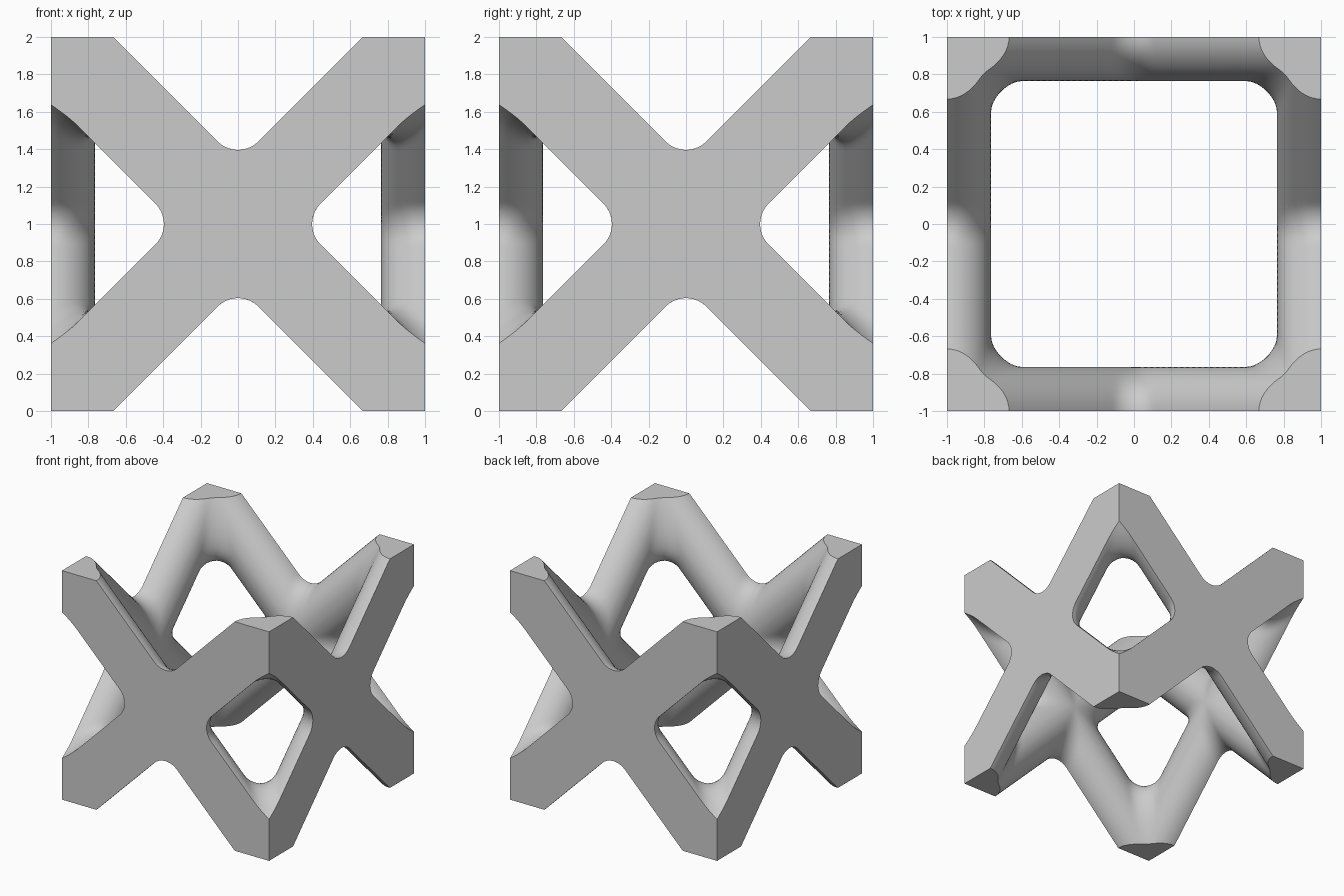
import bpy
import bmesh
import math
from mathutils import Matrix, Vector

old = bpy.data.objects.get("Cube")
if old:
    bpy.data.objects.remove(old, do_unlink=True)

STRUT_R = 0.235    # strut radius
FILLET = 0.157     # blend radius where struts meet
VOXEL = 0.032
CENTRE = Vector((0, 0, 1))

# Axes of the eight diagonal struts: one X on each upright side
axes = []
for k in range(4):
    turn = Matrix.Rotation(k * math.pi / 2, 3, 'Z')
    for s in (-1, 1):
        axes.append((CENTRE + turn @ Vector((0, -1, 0)),
                     (turn @ Vector((s, 0, 1))).normalized()))


def strut_distance(p, axis):
    """Distance to a strut's surface, and the outward direction."""
    d = p - axis[0]
    d = d - axis[1] * d.dot(axis[1])
    length = max(d.length, 1e-6)
    return length - STRUT_R, d / length


def blended_distance(p):
    """Distance to the two nearest struts joined by a rolling-ball fillet."""
    near = sorted((strut_distance(p, ax) for ax in axes), key=lambda h: h[0])
    (a, na), (b, nb) = near[0], near[1]
    u, v, c = FILLET - a, FILLET - b, na.dot(nb)
    if abs(c) < 0.999 and u - c * v > 0 and v - c * u > 0:
        k = 1 - c * c
        q = na * ((u - c * v) / k) + nb * ((v - c * u) / k)
        if q.length > 1e-4:
            return FILLET - q.length, q.normalized()
    return a, na


def snap(verts):
    """Pull vertices onto the filleted surface."""
    for v in verts:
        for _ in range(2):
            dist, normal = blended_distance(v.co)
            v.co -= normal * max(-0.05, min(0.05, dist))


def apply_modifier(obj, name):
    bpy.context.view_layer.objects.active = obj
    bpy.ops.object.modifier_apply(modifier=name)


# Round struts, running a little past the cell
mesh = bpy.data.meshes.new("cross_lattice")
lattice = bpy.data.objects.new("cross_lattice", mesh)
bpy.context.collection.objects.link(lattice)
bm = bmesh.new()
for origin, direction in axes:
    place = (Matrix.Translation(origin)
             @ direction.to_track_quat('Z', 'Y').to_matrix().to_4x4())
    bmesh.ops.create_cone(bm, cap_ends=True, segments=64, radius1=STRUT_R,
                          radius2=STRUT_R, depth=2 * math.sqrt(2) + 0.6,
                          matrix=place)
bm.to_mesh(mesh)
bm.free()

# Fuse the struts into one skin
fuse = lattice.modifiers.new("fuse", 'REMESH')
fuse.mode = 'VOXEL'
fuse.voxel_size = VOXEL
apply_modifier(lattice, fuse.name)

# Round off the joints
mesh = lattice.data
bm = bmesh.new()
bm.from_mesh(mesh)
inside = [v for v in bm.verts
          if max(abs(c) for c in (v.co - CENTRE)) < 1.1]
snap(inside)
for _ in range(2):
    bmesh.ops.smooth_vert(bm, verts=inside, factor=0.5, use_axis_x=True,
                          use_axis_y=True, use_axis_z=True)
    snap(inside)
bm.to_mesh(mesh)
bm.free()

# Trim to the cubic cell
bpy.ops.mesh.primitive_cube_add(size=2, location=CENTRE)
cutter = bpy.context.object
cutter.name = "cell_cutter"
cutter.hide_render = True
trim = lattice.modifiers.new("trim", 'BOOLEAN')
trim.operation = 'INTERSECT'
trim.solver = 'MANIFOLD'
trim.object = cutter
apply_modifier(lattice, trim.name)
bpy.data.objects.remove(cutter, do_unlink=True)

# Plain grey finish
grey = bpy.data.materials.new("light_grey")
grey.use_nodes = True
colour = (0.6, 0.6, 0.6, 1)
grey.diffuse_color = colour
grey.node_tree.nodes["Principled BSDF"].inputs["Base Color"].default_value = colour
lattice.data.materials.clear()
lattice.data.materials.append(grey)

bpy.ops.object.select_all(action='DESELECT')
lattice.select_set(True)
bpy.context.view_layer.objects.active = lattice
bpy.ops.object.shade_smooth_by_angle(angle=math.radians(30))
